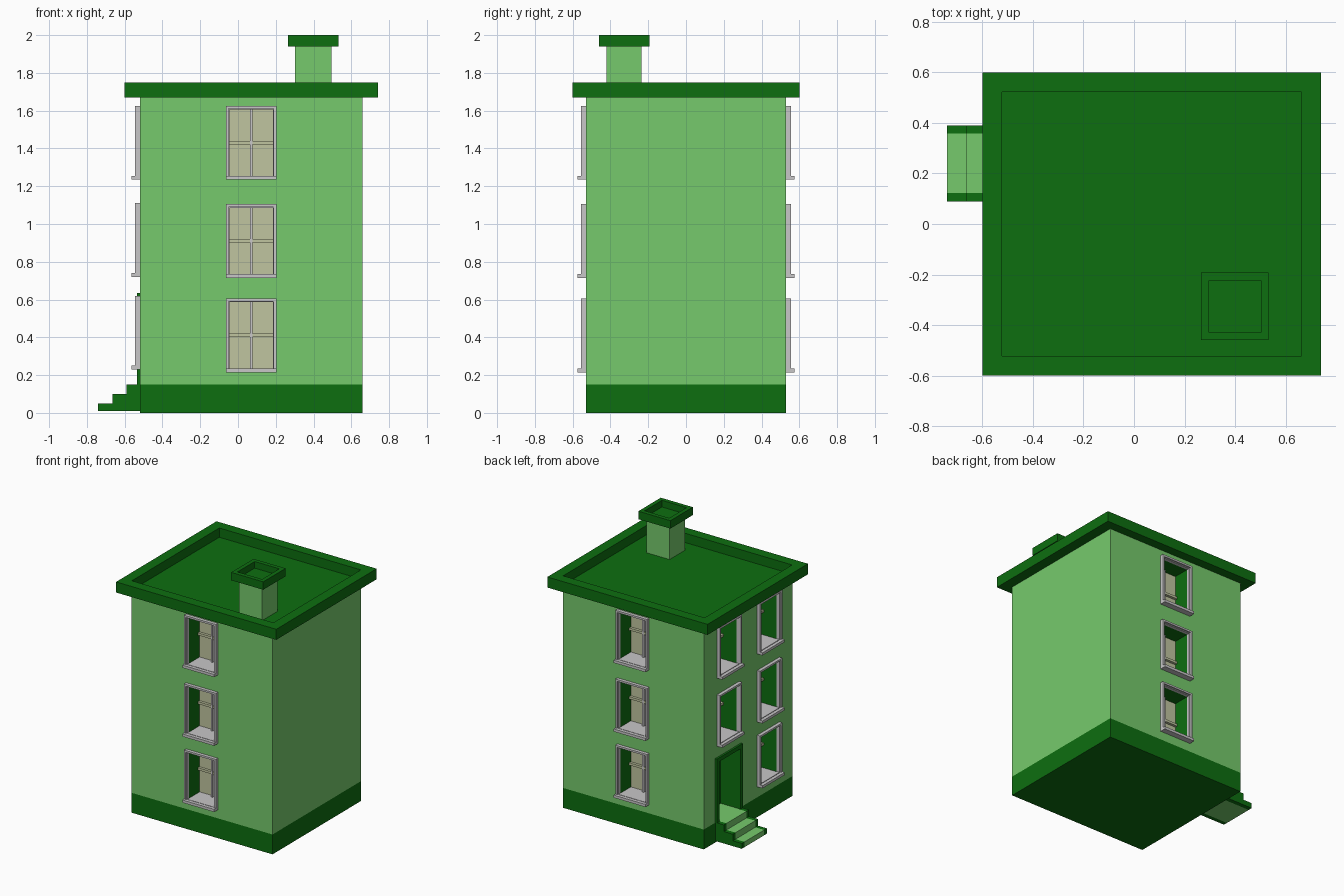
import bpy, bmesh, math
from mathutils import Matrix, Vector

cube = bpy.data.objects.get("Cube")
if cube:
    bpy.data.objects.remove(cube, do_unlink=True)


def material(name, r, g, b):
    m = bpy.data.materials.new(name)
    m.use_nodes = True
    m.diffuse_color = (r, g, b, 1)
    m.node_tree.nodes["Principled BSDF"].inputs["Base Color"].default_value = (r, g, b, 1)
    return m


LIGHT = material("light green", 0.18, 0.59, 0.15)
DARK = material("dark green", 0.004, 0.156, 0.005)
GREY = material("pale grey", 0.58, 0.57, 0.58)
BEIGE = material("beige", 0.53, 0.56, 0.35)


def finish(name, bm, mats, matrix=None):
    mesh = bpy.data.meshes.new(name)
    bm.to_mesh(mesh)
    bm.free()
    for m in mats:
        mesh.materials.append(m)
    ob = bpy.data.objects.new(name, mesh)
    bpy.context.scene.collection.objects.link(ob)
    if matrix:
        ob.matrix_world = matrix
    return ob


def add_box(bm, x0, x1, y0, y1, z0, z1):
    mid = Vector((x0 + x1, y0 + y1, z0 + z1)) / 2
    size = Matrix.Diagonal((x1 - x0, y1 - y0, z1 - z0, 1))
    return bmesh.ops.create_cube(bm, size=1, matrix=Matrix.Translation(mid) @ size)


def boxes(name, bounds, mat, matrix=None):
    bm = bmesh.new()
    for b in bounds:
        add_box(bm, *b)
    return finish(name, bm, [mat], matrix)


def tray(name, bounds, rim, depth, mat):
    # Box with a square recess sunk into its top
    bm = bmesh.new()
    add_box(bm, *bounds)
    bm.normal_update()
    top = max(bm.faces, key=lambda f: f.normal.z)
    bmesh.ops.inset_individual(bm, faces=[top], thickness=rim)
    sunk = bmesh.ops.extrude_discrete_faces(bm, faces=[top])["faces"][0]
    bmesh.ops.translate(bm, verts=sunk.verts, vec=(0, 0, -depth))
    return finish(name, bm, [mat])


def ring(u, w, z0, z1, t, y0, y1):
    # Four bars around a rectangular opening
    return [(u - w, u - w + t, y0, y1, z0, z1), (u + w - t, u + w, y0, y1, z0, z1),
            (u - w + t, u + w - t, y0, y1, z0, z0 + t),
            (u - w + t, u + w - t, y0, y1, z1 - t, z1)]


PLINTH, TOP = 0.15, 1.67


def wall(name, half, openings, matrix):
    # Flat wall: grid of cells, leaving out the openings (u, half width, z0, z1)
    us, zs = {-half, half}, {0, PLINTH, TOP}
    for u, w, z0, z1 in openings:
        us |= {u - w, u + w}
        zs |= {z0, z1}
    us, zs = sorted(us), sorted(zs)
    bm = bmesh.new()
    for a, b in zip(us, us[1:]):
        for c, d in zip(zs, zs[1:]):
            mu, mz = (a + b) / 2, (c + d) / 2
            if any(abs(mu - u) < w and z0 < mz < z1 for u, w, z0, z1 in openings):
                continue
            f = bm.faces.new([bm.verts.new(p) for p in
                              ((a, 0, c), (b, 0, c), (b, 0, d), (a, 0, d))])
            f.material_index = 1 if mz < PLINTH else 0
    bmesh.ops.remove_doubles(bm, verts=bm.verts, dist=0.0001)
    return finish(name, bm, [LIGHT, DARK], matrix)


def recess(name, opening, depth, floor, back, matrix):
    # Reveal lining open to the outside, coloured by face direction
    u, w, z0, z1 = opening
    bm = bmesh.new()
    add_box(bm, u - w, u + w, 0, depth, z0, z1)
    bm.normal_update()
    bmesh.ops.delete(bm, geom=[f for f in bm.faces if f.normal.y < -0.5], context='FACES')
    bmesh.ops.reverse_faces(bm, faces=bm.faces)
    bm.normal_update()
    for f in bm.faces:
        f.material_index = 1 if f.normal.z > 0.5 else 2 if f.normal.y < -0.5 else 0
    return finish(name, bm, [DARK, floor, back], matrix)


DEPTH = 0.14


def window_opening(u, z):
    return (u, 0.118, z + 0.015, z + 0.375)


def window(name, u, z, matrix):
    recess(name + "_reveal", window_opening(u, z), DEPTH, GREY, BEIGE, matrix)
    boxes(name + "_frame",
          ring(u, 0.133, z, z + 0.39, 0.014, -0.025, 0)
          + ring(u, 0.12, z + 0.013, z + 0.377, 0.006, -0.014, 0.01), GREY, matrix)
    boxes(name + "_sill", [(u - 0.133, u + 0.133, -0.045, -0.02, z, z + 0.02)], GREY, matrix)
    # Sash rail across the pane and a slim upright bar
    boxes(name + "_rail", [(u - 0.118, u + 0.118, DEPTH - 0.02, DEPTH, z + 0.187, z + 0.205)],
          BEIGE, matrix)
    boxes(name + "_bar", [(u - 0.007, u + 0.007, DEPTH - 0.024, DEPTH, z + 0.015, z + 0.375)],
          GREY, matrix)


def side(angle, half_depth):
    # Local -y points out of the wall
    return (Matrix.Translation((0.07, 0, 0)) @ Matrix.Rotation(math.radians(angle), 4, 'Z')
            @ Matrix.Translation((0, -half_depth, 0)))


# Walls with their windows
LEVELS = (0.215, 0.715, 1.235)
DOOR = (-0.24, 0.125, PLINTH, 0.605)
column = [(0, z) for z in LEVELS]
entry = [(0.24, z) for z in (0.23, 0.72, 1.235)] + [(-0.24, z) for z in (0.72, 1.235)]
for name, angle, half, out, spots, extra in (
        ("front", 0, 0.59, 0.53, column, []),
        ("back", 180, 0.59, 0.53, column, []),
        ("left", 90, 0.53, 0.59, [], []),
        ("right", -90, 0.53, 0.59, entry, [DOOR])):
    m = side(angle, out)
    wall(name + "_wall", half, [window_opening(*s) for s in spots] + extra, m)
    for i, s in enumerate(spots):
        window(f"{name}_window_{i + 1}", *s, m)
boxes("base_plate", [(-0.52, 0.66, -0.53, 0.53, 0, 0.01)], DARK)

# Doorway on the right side
m = side(-90, 0.59)
du = DOOR[0]
recess("door_recess", DOOR, 0.15, LIGHT, DARK, m)
boxes("door_frame", [(du - 0.155, du - 0.125, -0.015, 0.005, PLINTH, 0.635),
                     (du + 0.125, du + 0.155, -0.015, 0.005, PLINTH, 0.635),
                     (du - 0.125, du + 0.125, -0.015, 0.005, 0.605, 0.635)], DARK, m)
boxes("door_panels", [(du + s * 0.055 - 0.04, du + s * 0.055 + 0.04, 0.142, 0.15, a, b)
                      for s in (-1, 1) for a, b in ((0.19, 0.34), (0.38, 0.57))], DARK, m)

# Entrance steps between two side stringers
STEPS = [(-0.74 + 0.075 * i, 0.01 if i == 0 else 0.05 * i, 0.05 * (i + 1)) for i in range(3)]


def flight(name, y0, y1, mat):
    boxes(name, [(x, -0.52, y0, y1, a, b) for x, a, b in STEPS], mat)


flight("step_treads", 0.122, 0.358, LIGHT)
flight("step_stringer_front", 0.09, 0.122, DARK)
flight("step_stringer_back", 0.358, 0.39, DARK)

# Roof and chimney
tray("roof", (-0.6, 0.74, -0.6, 0.6, TOP, 1.75), 0.11, 0.07, DARK)
boxes("chimney_stack", [(0.302, 0.494, -0.42, -0.235, 1.68, 1.94)], LIGHT)
tray("chimney_cap", (0.265, 0.533, -0.46, -0.192, 1.94, 2.0), 0.044, 0.05, DARK)
